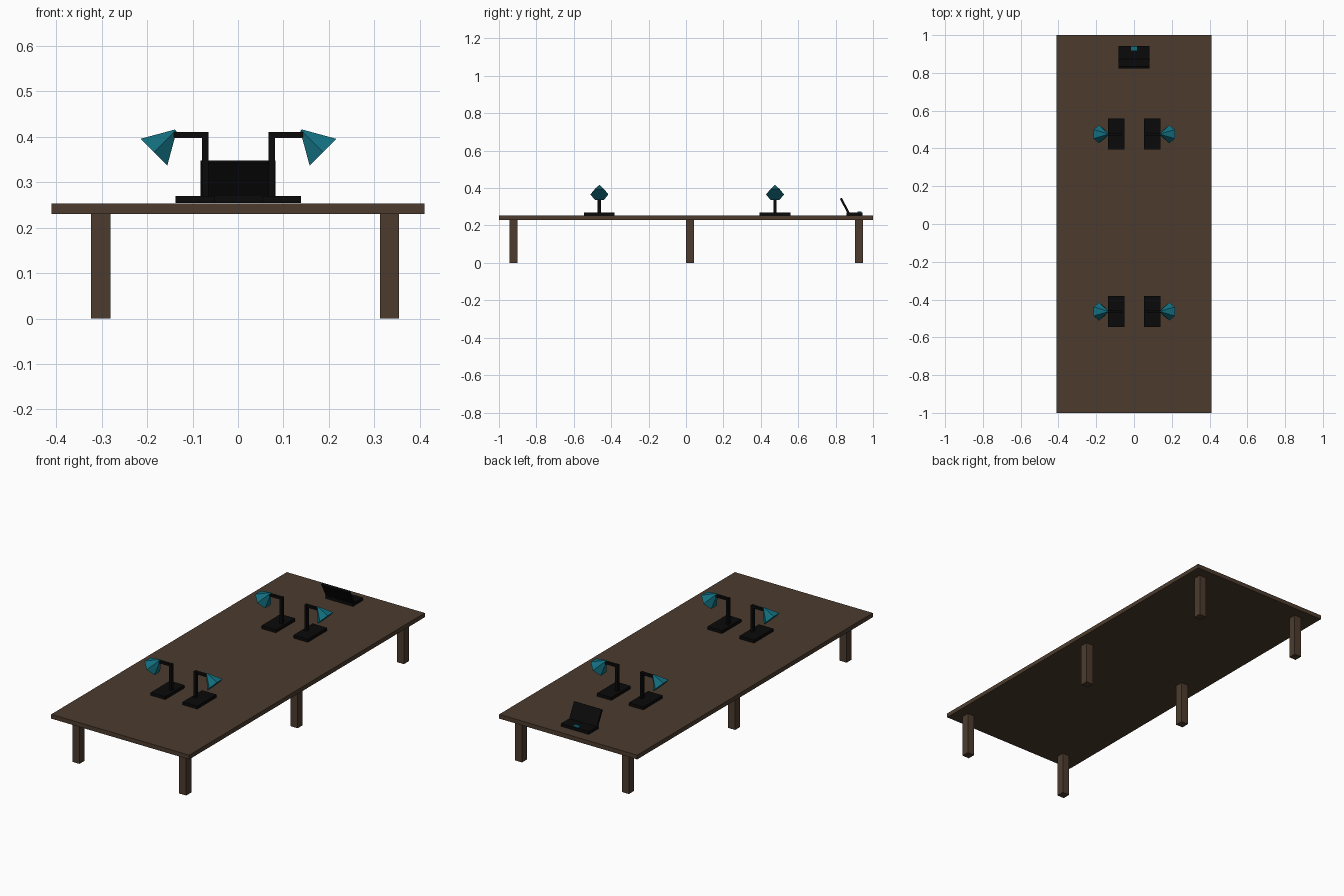
import bpy, math
from mathutils import Vector

if "Cube" in bpy.data.objects:
    bpy.data.objects.remove(bpy.data.objects["Cube"])


def material(name, rgb):
    m = bpy.data.materials.new(name)
    m.diffuse_color = (*rgb, 1)
    m.use_nodes = True
    m.node_tree.nodes["Principled BSDF"].inputs["Base Color"].default_value = m.diffuse_color
    return m


WOOD = material("dark_wood", (0.072, 0.044, 0.027))
BLACK = material("black", (0.003, 0.003, 0.003))
TEAL = material("teal", (0.006, 0.155, 0.21))


def box(name, x, y, z, mat):
    """Box from (min, max) ranges on each axis."""
    bpy.ops.mesh.primitive_cube_add(size=1, location=[(a + b) / 2 for a, b in (x, y, z)])
    ob = bpy.context.object
    ob.name = name
    for v in ob.data.vertices:
        v.co = [c * (b - a) for c, (a, b) in zip(v.co, (x, y, z))]
    ob.data.materials.append(mat)
    return ob


# Table top and six legs
box("table_top", (-0.41, 0.41), (-1, 1), (0.23, 0.253), WOOD)
for x0 in (-0.323, 0.312):
    for y0 in (-0.945, 0.001, 0.903):
        box("table_leg", (x0, x0 + 0.042), (y0, y0 + 0.043), (0, 0.231), WOOD)


# Desk lamp: base, post, arm and six-sided shade, s = side it points to
def lamp(s, cx, cy):
    def span(a, b):
        return tuple(sorted((cx + s * a, cx + s * b)))
    box("lamp_base", span(-0.021, 0.065), (cy - 0.082, cy + 0.082), (0.254, 0.27), BLACK)
    box("lamp_post", span(-0.007, 0.007), (cy - 0.009, cy + 0.009), (0.27, 0.41), BLACK)
    box("lamp_arm", span(0.007, 0.07), (cy - 0.007, cy + 0.007), (0.397, 0.41), BLACK)
    axis = Vector((-s, 0, 1)).normalized()
    mouth = Vector((cx + s * 0.113, cy, 0.366))
    depth = 0.068
    bpy.ops.mesh.primitive_cone_add(vertices=6, radius1=0.048, radius2=0.003, depth=depth)
    shade = bpy.context.object
    shade.name = "lamp_shade"
    # Cone corners start on local +Y, which stays along world Y
    shade.rotation_euler = (0, -s * math.radians(45), 0)
    shade.location = mouth + axis * depth / 2
    shade.data.materials.append(TEAL)


for cy in (-0.463, 0.476):
    lamp(-1, -0.072, cy)
    lamp(1, 0.074, cy)

# Laptop: keyboard base, touchpad and tilted screen
box("laptop_base", (-0.082, 0.082), (0.858, 0.943), (0.254, 0.27), BLACK)
box("laptop_touchpad", (-0.017, 0.015), (0.918, 0.939), (0.269, 0.274), TEAL)
screen = box("laptop_screen", (-0.082, 0.082), (-0.006, 0.006), (0, 0.094), BLACK)
tilt = math.radians(28)
screen.rotation_euler = (tilt, 0, 0)
screen.location = Vector((0, 0.872, 0.262)) + 0.047 * Vector((0, -math.sin(tilt), math.cos(tilt)))
